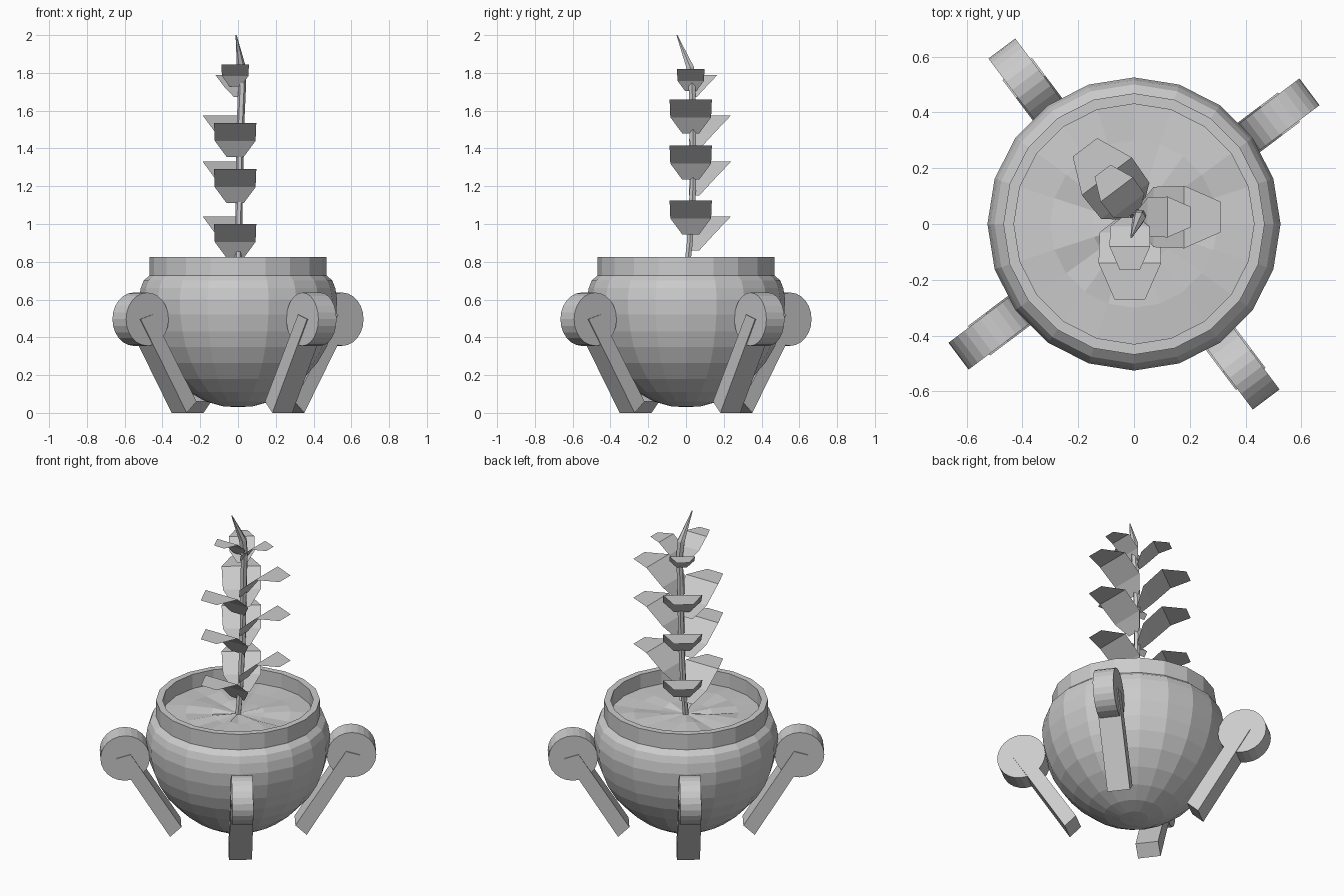
import bpy, bmesh, math, random
from mathutils import Vector, Matrix

cube = bpy.data.objects.get("Cube")
if cube:
    bpy.data.objects.remove(cube, do_unlink=True)
random.seed(4)

grey = bpy.data.materials.new("plain_grey")
grey.use_nodes = True
tone = (0.6, 0.6, 0.6, 1)
grey.diffuse_color = tone
grey.node_tree.nodes["Principled BSDF"].inputs["Base Color"].default_value = tone


def finish(name, bm, normals=True):
    if normals:
        bmesh.ops.recalc_face_normals(bm, faces=bm.faces)
    mesh = bpy.data.meshes.new(name)
    bm.to_mesh(mesh)
    bm.free()
    mesh.materials.append(grey)
    obj = bpy.data.objects.new(name, mesh)
    bpy.context.collection.objects.link(obj)
    return obj


def lathe(name, profile, sides):
    bm = bmesh.new()
    verts = [bm.verts.new((r, 0, z)) for r, z in profile]
    edges = [bm.edges.new(pair) for pair in zip(verts, verts[1:])]
    bmesh.ops.spin(bm, geom=verts + edges, cent=(0, 0, 0), axis=(0, 0, 1),
                   angle=math.tau, steps=sides, use_merge=True)
    bmesh.ops.remove_doubles(bm, verts=bm.verts, dist=0.0005)
    return finish(name, bm)


# Round bowl and its upright collar
lathe("pot_body", [(0, .03), (.08, .035), (.17, .06), (.26, .11), (.345, .18),
                   (.42, .265), (.47, .35), (.5, .43), (.52, .52), (.525, .6),
                   (.515, .66), (.5, .7), (.46, .735)], 20)
lathe("pot_rim", [(.43, .7), (.468, .7), (.468, .825), (.43, .825), (.43, .7)], 20)

# Uneven soil
soil = lathe("soil", [(0, .745), (.15, .745), (.3, .74), (.44, .735)], 20)
for v in soil.data.vertices:
    if v.co.xy.length < .4:
        v.co.z += random.uniform(-.012, .012)


# Four legs, each a flat round hip with a slanted strut
def prism(name, outline, half, angle):
    bm = bmesh.new()
    face = bm.faces.new([bm.verts.new((r, -half, z)) for r, z in outline])
    moved = bmesh.ops.extrude_face_region(bm, geom=[face])["geom"]
    bmesh.ops.translate(bm, vec=(0, 2 * half, 0),
                        verts=[g for g in moved if isinstance(g, bmesh.types.BMVert)])
    bmesh.ops.rotate(bm, verts=bm.verts, cent=(0, 0, 0),
                     matrix=Matrix.Rotation(angle, 3, 'Z'))
    return finish(name, bm)


circle = [(.646 + .141 * math.cos(math.tau * i / 24),
           .496 + .141 * math.sin(math.tau * i / 24)) for i in range(24)]
strut = [(.695, .496), (.615, .52), (.325, .06), (.39, 0)]
for i, place in enumerate(("back_left", "back_right", "front_right", "front_left")):
    angle = math.radians(37 + 90 * i)
    prism("hip_" + place, circle, .06, angle)
    prism("leg_" + place, strut, .066, angle)

# Stem tapering to a bent tip
path = [(0, 0, .72, .018), (.003, .02, .9, .018), (.007, .037, 1.2, .019),
        (.012, .037, 1.5, .02), (.022, .032, 1.74, .021),
        (.018, .022, 1.83, .024), (-.01, -.048, 2, .003)]
bm = bmesh.new()
rings = [[bm.verts.new((x + r * math.cos(math.tau * i / 6),
                        y + r * math.sin(math.tau * i / 6), z)) for i in range(6)]
         for x, y, z, r in path]
for low, high in zip(rings, rings[1:]):
    for i in range(6):
        j = (i + 1) % 6
        bm.faces.new((low[i], low[j], high[j], high[i]))
bm.faces.new(rings[0][::-1])
bm.faces.new(rings[-1])
finish("stem", bm)

# Leaves: thin folded sheets rising outward to a level tip
rows = [(.01, -.18, .045), (.06, -.095, .108), (.17, 0, .112), (.3, 0, .055)]


def leaf(name, centre, top, angle, size):
    bm = bmesh.new()
    pairs = [[bm.verts.new((r * size, side * w * size, z * size)) for side in (-1, 1)]
             for r, z, w in rows]
    for a, b in zip(pairs, pairs[1:]):
        bm.faces.new((a[0], b[0], b[1], a[1]))
    bmesh.ops.transform(bm, verts=bm.verts, matrix=Matrix.Translation(
        Vector((*centre, top))) @ Matrix.Rotation(math.radians(angle), 4, 'Z'))
    finish(name, bm, False)


whorls = {
    "front": (-90, (-.015, .03), (1.0, 1.29, 1.535, 1.845)),
    "left": (0, (.01, .025), (1.125, 1.415, 1.66, 1.82)),
    "back": (127, (.005, .035), (1.04, 1.33, 1.575, 1.79)),
}
for place, (angle, centre, tops) in whorls.items():
    for i, top in enumerate(tops):
        leaf(f"leaf_{place}_{i + 1}", centre, top, angle, .65 if i == 3 else 1)
